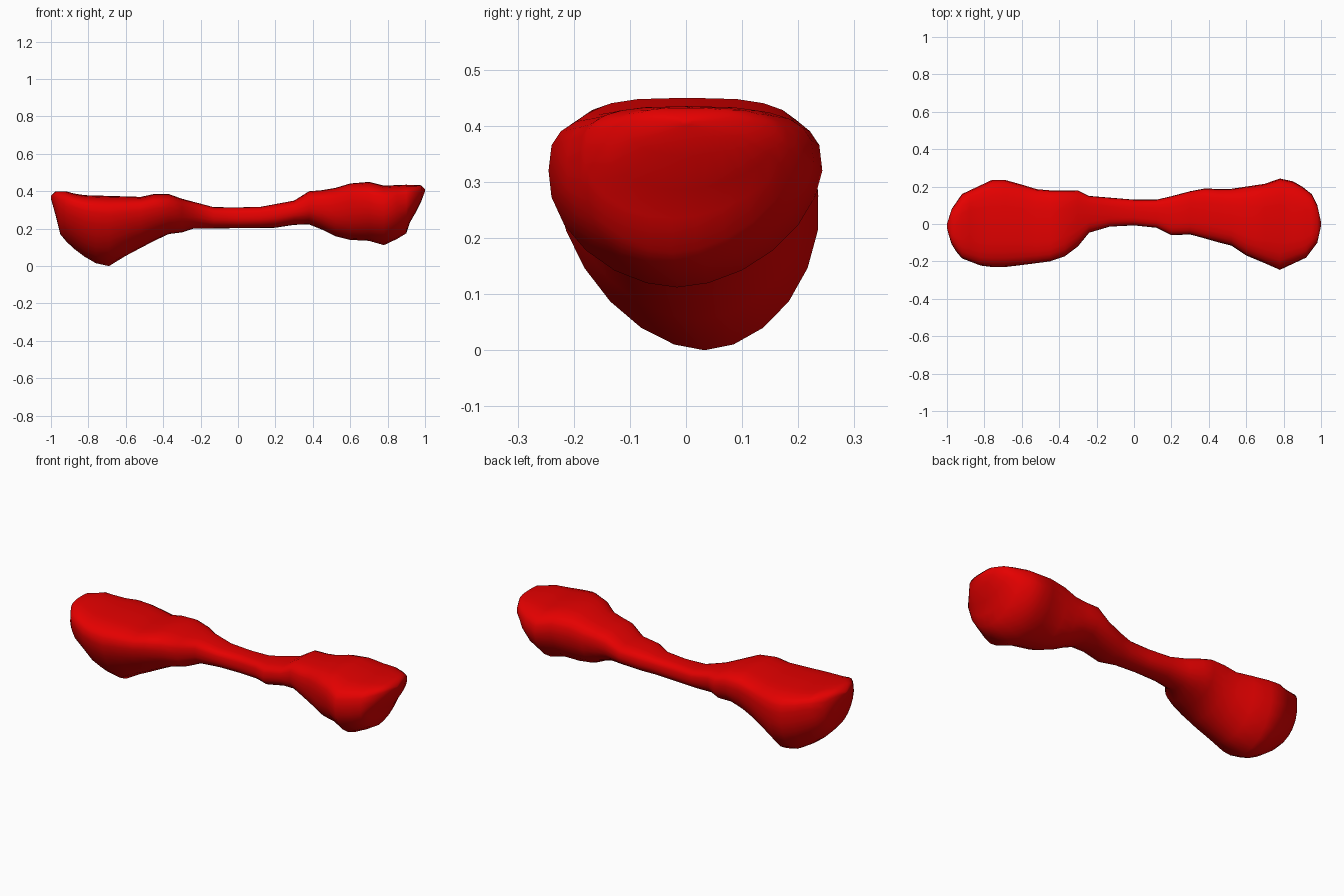
import bpy, bmesh, math

if "Cube" in bpy.data.objects:
    bpy.data.objects.remove(bpy.data.objects["Cube"])

# Outline curves read along the length: (x, value)
TOP = [(-1, .375), (-.975, .40), (-.92, .40), (-.85, .38), (-.52, .37), (-.45, .385), (-.37, .385),
       (-.3, .36), (-.13, .315), (.1, .313), (.3, .35), (.38, .40), (.5, .41), (.58, .44),
       (.7, .45), (.78, .43), (.9, .435), (.98, .432), (1, .41)]
BOTTOM = [(-1, .36), (-.98, .29), (-.95, .17), (-.9, .11), (-.78, .02), (-.69, .0), (-.6, .055),
          (-.42, .15), (-.35, .18), (-.28, .18), (-.25, .20), (.2, .205), (.36, .23), (.44, .20),
          (.52, .16), (.6, .14), (.7, .135), (.78, .112), (.85, .145), (.9, .175), (.92, .235),
          (.97, .32), (1, .40)]
BACK = [(-1, .0), (-.975, .08), (-.92, .16), (-.75, .24), (-.68, .235), (-.5, .18), (-.3, .18),
        (-.24, .15), (0, .13), (.13, .13), (.3, .175), (.38, .19), (.5, .185), (.7, .215),
        (.8, .25), (.88, .215), (.95, .16), (.98, .1), (1, .01)]
FRONT = [(-1, -.02), (-.98, -.1), (-.93, -.18), (-.8, -.23), (-.68, -.23), (-.45, -.2), (-.38, -.18),
         (-.3, -.12), (-.25, -.05), (-.15, -.015), (.05, -.005), (.12, -.02), (.2, -.06), (.32, -.055),
         (.4, -.085), (.52, -.115), (.58, -.16), (.7, -.21), (.78, -.245), (.92, -.18), (.98, -.1),
         (1, -.01)]
# Height of the widest line, as a fraction between bottom and top
WIDEST = [(-1, .5), (-.9, .75), (-.5, .72), (-.25, .6), (0, .5), (.3, .55), (.6, .66), (.9, .65), (1, .5)]
# Sideways shift of the underside, and how pointed it is
SHEAR = [(-1, 0), (-.9, .03), (-.69, .03), (-.3, 0), (.7, -.01), (.78, -.015), (.9, -.03), (.95, -.02), (1, 0)]
POINTED = [(-1, 1), (-.7, 1.1), (-.3, .95), (.5, .95), (.78, 1.1), (.9, 1.1), (1, 1)]


def at(curve, x):
    for (x0, v0), (x1, v1) in zip(curve, curve[1:]):
        if x <= x1:
            return v0 + (v1 - v0) * (x - x0) / (x1 - x0)
    return curve[-1][1]


def power(v, p):
    return math.copysign(abs(v) ** p, v)


def section(x, sides=24):
    lo, hi, y0, y1 = at(BOTTOM, x), at(TOP, x), at(FRONT, x), at(BACK, x)
    mid = lo + (hi - lo) * at(WIDEST, x)
    pts = []
    for i in range(sides):
        a = math.tau * i / sides
        c, s = math.cos(a), math.sin(a)
        p = .65 if s > 0 else at(POINTED, x)      # flat boxy top, bowl-like underside
        y = (y0 + y1) / 2 + (y1 - y0) / 2 * power(c, p)
        z = mid + (hi - mid if s > 0 else mid - lo) * power(s, p)
        if s < 0:
            y = min(max(y + at(SHEAR, x) * -s, y0), y1)
        pts.append((x, y, z))
    return pts


# Bone-shaped body lofted through the sections
stations = [-1, -.99, -.975, -.95, -.92, -.88, -.82, -.76, -.69, -.6, -.52, -.45, -.37, -.3, -.24, -.13,
            0, .12, .2, .3, .38, .45, .52, .6, .7, .78, .85, .9, .92, .95, .98, 1]
bm = bmesh.new()
rings = [[bm.verts.new(p) for p in section(x)] for x in stations]
for a, b in zip(rings, rings[1:]):
    for i in range(len(a)):
        j = (i + 1) % len(a)
        bm.faces.new((a[i], a[j], b[j], b[i]))
bm.faces.new(rings[0])
bm.faces.new(rings[-1])
bmesh.ops.recalc_face_normals(bm, faces=bm.faces)
mesh = bpy.data.meshes.new("bone_body")
bm.to_mesh(mesh)
bm.free()
body = bpy.data.objects.new("bone_body", mesh)
bpy.context.collection.objects.link(body)

red = bpy.data.materials.new("red")
red.diffuse_color = (.78, .0, .0, 1)
red.use_nodes = True
red.node_tree.nodes["Principled BSDF"].inputs["Base Color"].default_value = red.diffuse_color
mesh.materials.append(red)

bpy.context.view_layer.objects.active = body
body.select_set(True)
bpy.ops.object.shade_smooth_by_angle(angle=math.radians(60))
